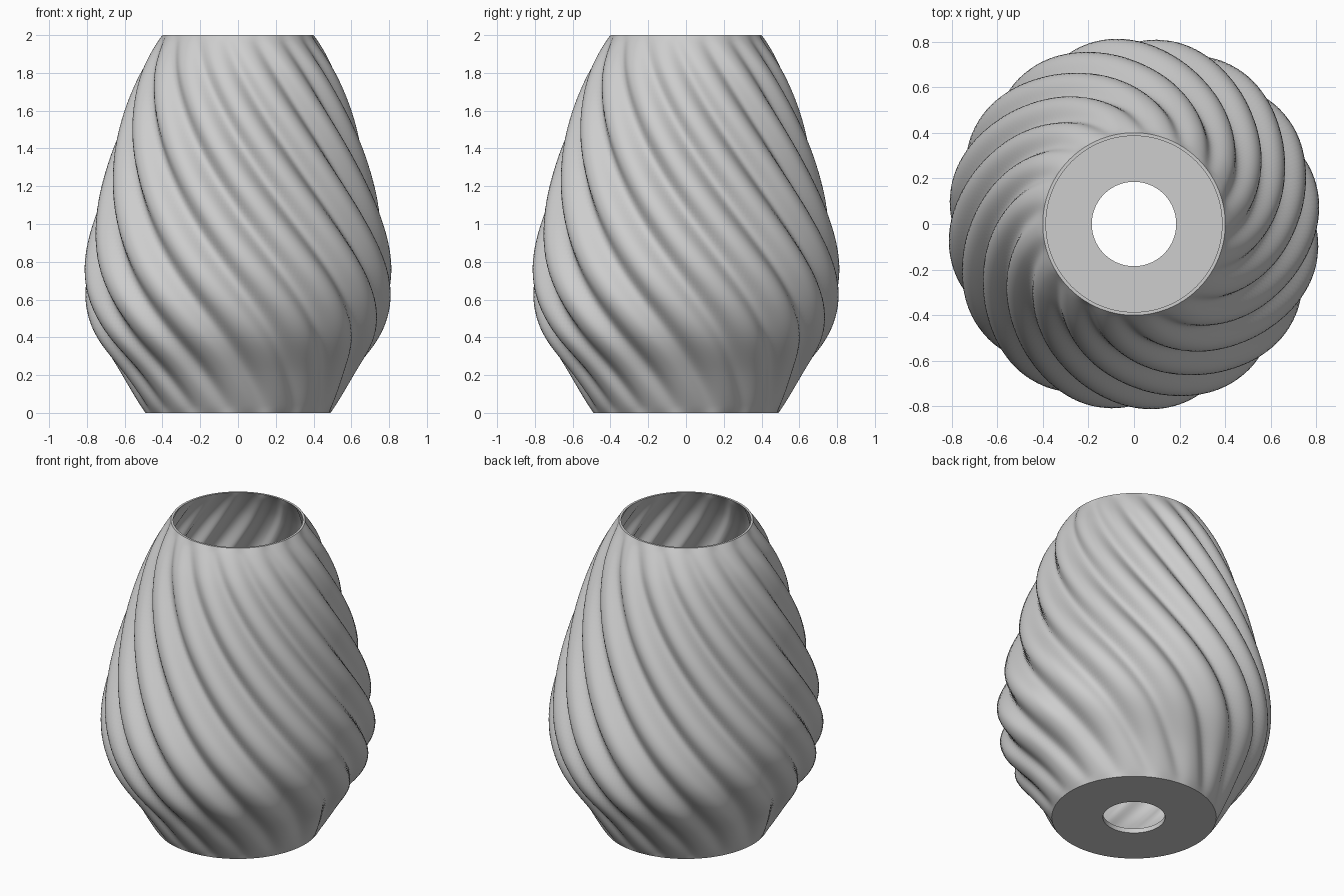
import bpy, bmesh
from math import sin, cos, pi, radians, tau

cube = bpy.data.objects.get("Cube")
if cube:
    bpy.data.objects.remove(cube, do_unlink=True)

LOBES, SEGMENTS, RINGS = 16, 256, 96
HEIGHT, WALL, FLOOR, HOLE = 2.0, 0.014, 0.03, 0.185
TWIST = radians(-58.5)        # turn per unit of height
DENT = radians(24)            # direction of a groove at DENT_Z
DENT_Z = 0.65

# Mean body outline as (height, radius)
OUTLINE = [(0, .49), (.2, .6), (.4, .726), (.55, .777), (.7, .79), (.85, .775),
           (1.05, .732), (1.25, .68), (1.45, .625), (1.65, .562), (1.8, .506),
           (1.9, .457), (2, .40)]


def mean_radius(z):
    """Smooth Hermite interpolation of the outline."""
    def slope(i):
        a, b = OUTLINE[max(i - 1, 0)], OUTLINE[min(i + 1, len(OUTLINE) - 1)]
        return (b[1] - a[1]) / (b[0] - a[0])
    i = 0
    while i < len(OUTLINE) - 2 and z > OUTLINE[i + 1][0]:
        i += 1
    (z0, r0), (z1, r1) = OUTLINE[i], OUTLINE[i + 1]
    h = z1 - z0
    t = (z - z0) / h
    s = 1 - t
    return (r0 * s * s * (1 + 2 * t) + r1 * t * t * (3 - 2 * t)
            + h * t * s * (slope(i) * s - slope(i + 1) * t))


def body_radius(z, angle):
    """Twisted rounded lobes with tighter grooves, fading at both ends."""
    depth = 0.036 * max(sin(pi * z / HEIGHT), 0) ** 0.6
    p = LOBES * (angle - DENT - TWIST * (z - DENT_Z))
    return mean_radius(z) - depth * (cos(p) + 0.15 * cos(2 * p))


# Closed section: outer wall up, inner wall down, then around the floor hole
heights = [HEIGHT * i / RINGS for i in range(RINGS + 1)]
inner = [FLOOR + (HEIGHT - FLOOR) * i / RINGS for i in range(RINGS + 1)]
section = [(z, lambda a, z=z: body_radius(z, a)) for z in heights]
section += [(z, lambda a, z=z: body_radius(z, a) - WALL) for z in reversed(inner)]
section += [(z, lambda a: HOLE) for z in (FLOOR, 0)]

bm = bmesh.new()
loops = []
for z, radius in section:
    ring = []
    for k in range(SEGMENTS):
        a = tau * k / SEGMENTS
        r = radius(a)
        ring.append(bm.verts.new((r * cos(a), r * sin(a), z)))
    loops.append(ring)
for i, low in enumerate(loops):
    high = loops[(i + 1) % len(loops)]
    for k in range(SEGMENTS):
        n = (k + 1) % SEGMENTS
        bm.faces.new((low[k], low[n], high[n], high[k]))
bmesh.ops.recalc_face_normals(bm, faces=bm.faces)

mesh = bpy.data.meshes.new("twisted_vase")
bm.to_mesh(mesh)
bm.free()
vase = bpy.data.objects.new("twisted_vase", mesh)
bpy.context.collection.objects.link(vase)

# Plain mid grey
grey = bpy.data.materials.new("mid_grey")
grey.use_nodes = True
colour = (0.61, 0.61, 0.61, 1)
grey.diffuse_color = colour
grey.node_tree.nodes["Principled BSDF"].inputs["Base Color"].default_value = colour
mesh.materials.append(grey)

# Smooth walls with crisp rims
bpy.ops.object.select_all(action='DESELECT')
vase.select_set(True)
bpy.context.view_layer.objects.active = vase
bpy.ops.object.shade_smooth_by_angle(angle=radians(40))
